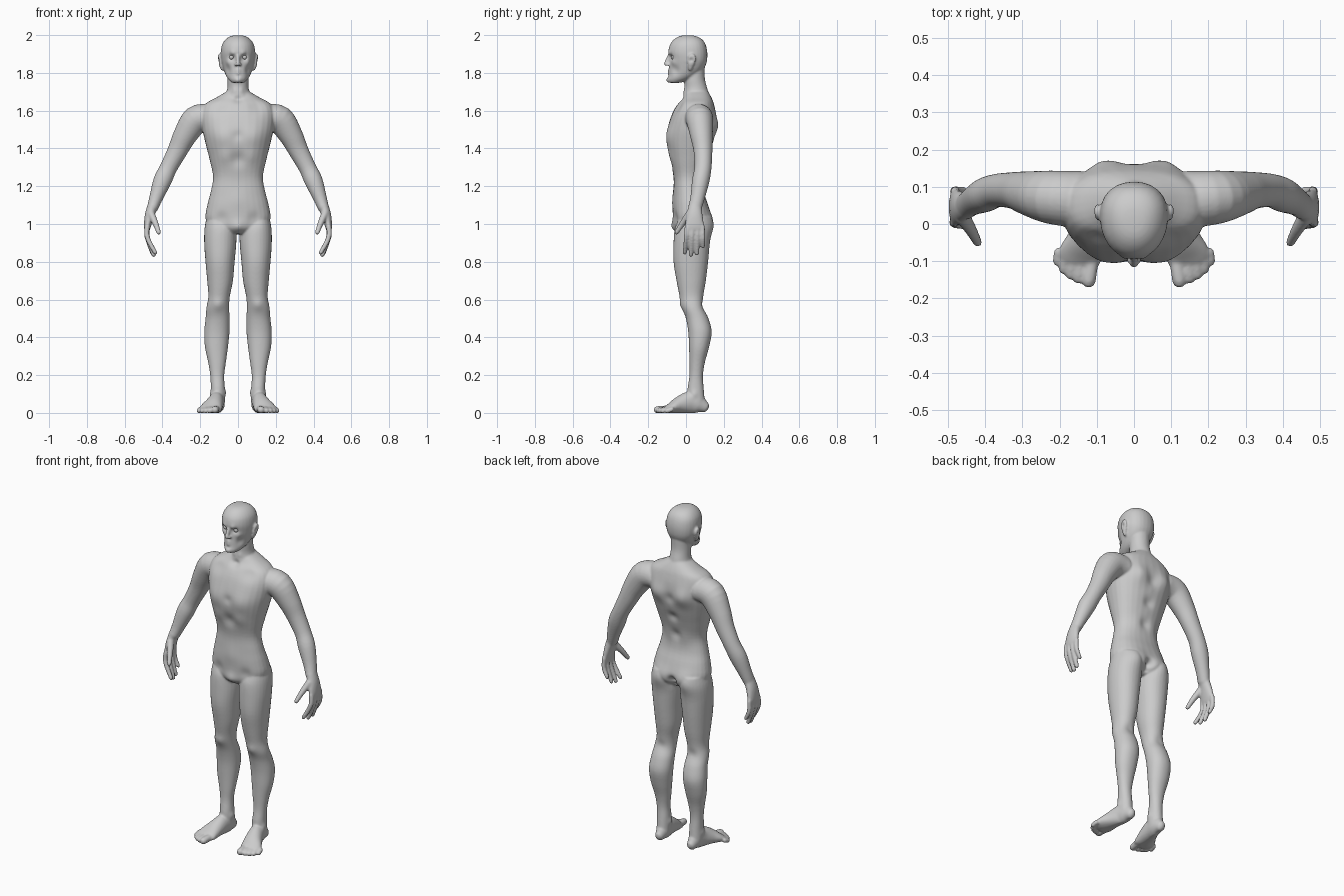
import bpy, bmesh, math
from mathutils import Vector as V

bm = bmesh.new()
N = 28


def smooth_rows(rows, k=4):
    """Catmull-Rom interpolation of rows of numbers."""
    out = []
    for i in range(len(rows) - 1):
        a, b, c, d = (rows[max(0, min(len(rows) - 1, j))] for j in (i - 1, i, i + 1, i + 2))
        for s in range(k):
            t = s / k
            out.append([0.5 * (2 * q + (r - p) * t + (2 * p - 5 * q + 4 * r - w) * t * t
                               + (3 * q - p - 3 * r + w) * t ** 3) for p, q, r, w in zip(a, b, c, d)])
    return out + [list(rows[-1])]


def skin(rings):
    loops = [[bm.verts.new(p) for p in r] for r in rings]
    for a, b in zip(loops, loops[1:]):
        for i in range(N):
            bm.faces.new((a[i], a[(i + 1) % N], b[(i + 1) % N], b[i]))
    bm.faces.new(loops[0])
    bm.faces.new(loops[-1])


def slices(rows, side=1, power=2.0, taper=0.0):
    """Loft of level outlines: z, centre x, half width, front y, back y."""
    rings = []
    for z, cx, rx, yf, yb in smooth_rows(rows):
        ring = []
        for i in range(N):
            a = 2 * math.pi * i / N
            c, s = math.cos(a), math.sin(a)
            px = math.copysign(abs(c) ** (2 / power), c) * (1 + taper * s)
            py = math.copysign(abs(s) ** (2 / power), s)
            ring.append((side * (cx + rx * px), (yf + yb) / 2 + (yb - yf) / 2 * py, z))
        rings.append(ring)
    skin(rings)


def tube(rows, side=1, ref=(0, 1, 0)):
    """Round-ended limb: x, y, z, radius along ref, radius across."""
    rows = smooth_rows(rows)
    pts = [V(r[:3]) for r in rows]
    frames = []
    for i, r in enumerate(rows):
        t = (pts[min(i + 1, len(pts) - 1)] - pts[max(i - 1, 0)]).normalized()
        frames.append((pts[i], t, r[3], r[4]))
    p, t, a, b = frames[0]
    m = min(a, b)
    start = [(p - t * m * f, t, a * s, b * s) for f, s in ((0.95, .3), (0.6, .8))]
    p, t, a, b = frames[-1]
    m = min(a, b)
    end = [(p + t * m * f, t, a * s, b * s) for f, s in ((0.6, .8), (0.95, .3))]
    rings = []
    for p, t, a, b in start + frames + end:
        u = V(ref)
        u = (u - t * u.dot(t)).normalized()
        w = t.cross(u)
        ring = [p + u * a * math.cos(6.28319 * i / N) + w * b * math.sin(6.28319 * i / N) for i in range(N)]
        rings.append([(side * q.x, q.y, q.z) for q in ring])
    skin(rings)


# torso
slices([(1.705, 0, .055, .0, .115), (1.67, 0, .115, -.015, .135), (1.635, 0, .175, -.045, .148),
        (1.58, 0, .195, -.075, .158), (1.5, 0, .188, -.097, .156), (1.42, 0, .17, -.098, .14),
        (1.34, 0, .15, -.085, .115), (1.25, 0, .132, -.066, .09), (1.17, 0, .145, -.065, .095),
        (1.1, 0, .163, -.068, .118), (1.03, 0, .172, -.068, .135), (.98, 0, .14, -.06, .125),
        (.95, 0, .06, -.035, .08)], power=2.3)
# neck
slices([(1.85, 0, .055, .01, .1), (1.77, 0, .055, -.008, .1), (1.71, 0, .058, -.01, .115),
        (1.64, 0, .085, -.03, .13)])
# head
slices([(1.999, 0, .015, -.005, .025), (1.994, 0, .04, -.035, .055), (1.978, 0, .065, -.063, .085),
        (1.95, 0, .084, -.085, .104), (1.91, 0, .091, -.094, .113), (1.87, 0, .089, -.087, .112),
        (1.84, 0, .082, -.087, .104), (1.81, 0, .073, -.09, .085), (1.785, 0, .063, -.092, .055),
        (1.765, 0, .05, -.097, .02), (1.748, 0, .032, -.092, -.03)], power=2.15, taper=.1)
# nose
tube([(0, -.088, 1.895, .008, .009), (0, -.098, 1.87, .01, .01), (0, -.106, 1.848, .012, .012)])

for s in (1, -1):
    # nostril wing and ear
    tube([(.012, -.094, 1.845, .009, .008), (.012, -.1, 1.843, .008, .007)], s, (1, 0, 0))
    tube([(.083, .022, 1.82, .01, .009), (.092, .026, 1.845, .017, .009), (.099, .032, 1.875, .022, .008),
          (.099, .034, 1.893, .016, .008)], s)
    # leg
    slices([(1.04, .09, .075, -.045, .125), (.98, .093, .084, -.06, .135), (.9, .094, .085, -.066, .126),
            (.8, .095, .077, -.066, .117), (.7, .095, .068, -.05, .105), (.62, .1, .057, -.034, .092),
            (.56, .107, .06, -.02, .094), (.5, .108, .064, .0, .12), (.43, .112, .067, .012, .136),
            (.35, .114, .061, .016, .122), (.27, .111, .047, .018, .1), (.2, .11, .037, .018, .09),
            (.13, .107, .037, .008, .094), (.06, .107, .038, .005, .1)], s, 2.1)
    # foot
    tube([(.105, .095, .036, .027, .032), (.106, .065, .05, .036, .05), (.113, .02, .058, .04, .058),
          (.127, -.035, .045, .049, .045), (.143, -.08, .028, .059, .028), (.148, -.102, .021, .055, .019)],
         s, (1, 0, 0))
    # toes
    for i in range(5):
        r = (.019, .0145, .0135, .013, .013)[i]
        x = (.113, .141, .162, .181, .197)[i]
        tip = (-.153, -.147, -.137, -.122, -.1)[i]
        tube([(x, -.075, .024, r, r), (x + .005, tip + .025, .022, r, r), (x + .009, tip, r, r, r)],
             s, (1, 0, 0))
    # arm
    tube([(.15, .065, 1.565, .075, .07), (.222, .072, 1.552, .072, .075), (.28, .082, 1.47, .06, .063),
          (.32, .09, 1.39, .05, .053), (.367, .09, 1.3, .045, .046), (.4, .078, 1.23, .046, .048),
          (.434, .061, 1.14, .038, .036), (.453, .047, 1.085, .036, .029)], s)
    # palm
    tube([(.45, .048, 1.1, .034, .028), (.468, .046, 1.05, .042, .025), (.478, .045, 1.0, .05, .02),
          (.481, .045, .975, .049, .016)], s)
    # fingers
    for i in range(4):
        y, z = .006 + .027 * i, (.85, .838, .845, .882)[i]
        x, r = (.438, .446, .452, .458)[i], (.0135, .014, .0135, .0125)[i]
        tube([(.48, y, .99, r, r), (.48, y - .004 + .002 * i, .93, r, r),
              (x, y - .012 + .005 * i, z, r * .85, r * .85)], s)
    # thumb
    tube([(.46, .02, 1.055, .022, .02), (.437, -.018, 1.005, .016, .016), (.42, -.05, .957, .012, .012)], s)

bmesh.ops.recalc_face_normals(bm, faces=bm.faces)
mesh = bpy.data.meshes.new("body")
bm.to_mesh(mesh)
bm.free()
body = bpy.data.objects.new("body", mesh)
bpy.context.collection.objects.link(body)
bpy.context.view_layer.objects.active = body
body.select_set(True)

# fuse the parts into one skin and soften the joins
rm = body.modifiers.new("fuse", 'REMESH')
rm.mode, rm.voxel_size = 'VOXEL', .0052
sm = body.modifiers.new("soften", 'SMOOTH')
sm.factor, sm.iterations = .5, 7
for name in ("fuse", "soften"):
    bpy.ops.object.modifier_apply(modifier=name)

# sculpted forms: centre x, y, z, radius, push x, y, z (mirrored)
face = [(.034, -.085, 1.884, .017, 0, .016, 0), (.03, -.093, 1.906, .014, 0, -.006, -.003),
        (.06, -.06, 1.815, .025, -.007, .004, 0), (.056, -.07, 1.855, .018, .003, -.004, 0),
        (0, -.095, 1.815, .013, 0, -.006, 0), (0, -.095, 1.798, .012, 0, -.006, 0),
        (0, -.1, 1.807, .006, 0, .006, 0), (.015, -.1, 1.807, .006, 0, .005, 0),
        (0, -.098, 1.763, .02, 0, -.008, 0), (0, -.095, 1.782, .01, 0, .004, 0),
        (.107, .027, 1.868, .011, -.008, 0, 0)]
front = [(.085, -.085, 1.46, .06, 0, -.012, 0), (0, -.1, 1.47, .025, 0, .006, 0),
         (0, -.09, 1.34, .04, 0, .012, 0), (.07, -.08, 1.36, .04, 0, -.006, 0),
         (.1, -.04, 1.62, .04, 0, .01, 0), (0, -.03, 1.66, .022, 0, .012, 0),
         (0, -.07, 1.13, .06, 0, -.006, 0), (.09, -.065, 1.03, .035, 0, .01, 0),
         (0, -.06, .985, .035, 0, -.014, 0), (.105, -.02, .575, .03, 0, -.008, 0),
         (.022, -.015, 1.71, .015, 0, -.005, 0)]
back = [(.085, .15, 1.52, .055, 0, .02, 0), (0, .155, 1.5, .03, 0, -.008, 0),
        (0, .13, 1.38, .03, 0, -.012, 0), (0, .1, 1.26, .03, 0, -.01, 0),
        (.05, .1, 1.25, .045, 0, .006, 0), (.08, .135, 1.01, .055, 0, .014, 0),
        (0, .135, 1.0, .022, 0, -.03, 0), (0, .125, .96, .025, 0, -.03, 0),
        (.105, .09, .57, .03, 0, -.006, 0), (.15, .04, .1, .02, .006, 0, 0),
        (.07, .045, .11, .02, -.006, 0, 0)]
forms = face + front + back
for v in body.data.vertices:
    x, y, z = v.co
    s = 1 if x >= 0 else -1
    move = V((0, 0, 0))
    for cx, cy, cz, r, dx, dy, dz in forms:
        if abs(z - cz) > 2.2 * r:
            continue
        for side in ((1, -1) if cx else (1,)):
            d = ((x - side * cx) ** 2 + (y - cy) ** 2 + (z - cz) ** 2) / (r * r)
            if d < 5:
                move += V((side * dx, dy, dz)) * math.exp(-d)
    v.co += move
    v.co.z = max(v.co.z, .003) - .003 * (1 - min(1, v.co.z / 2))
body.data.polygons.foreach_set("use_smooth", [True] * len(body.data.polygons))

# eyes
for s, name in ((1, "left_eye"), (-1, "right_eye")):
    bpy.ops.mesh.primitive_uv_sphere_add(segments=20, ring_count=12, radius=.013,
                                         location=(s * .034, -.066, 1.883))
    bpy.context.object.name = name
    bpy.ops.object.shade_smooth()
